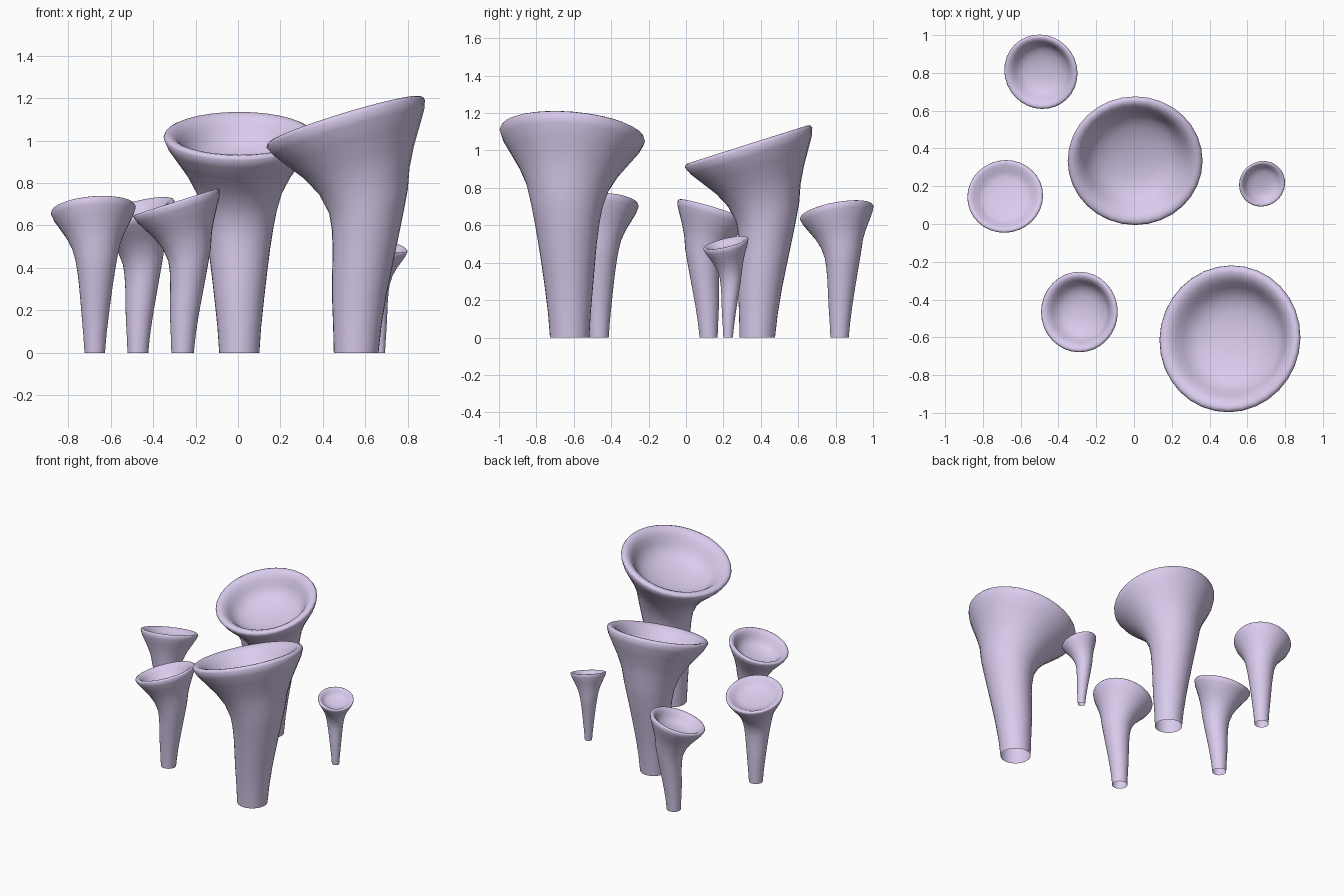
import bpy, bmesh, math
from mathutils import Vector, Matrix

if "Cube" in bpy.data.objects:
    bpy.data.objects.remove(bpy.data.objects["Cube"])

SEG = 32
TILT = math.radians(17.6)

# outer wall: (fraction of height, radius / rim radius, sideways bow / rim radius)
OUTER = [(0, .26, 0), (.12, .285, -.015), (.25, .325, -.04), (.37, .365, -.08),
         (.48, .405, -.12), (.58, .45, -.148), (.66, .495, -.155), (.75, .57, -.105),
         (.83, .69, -.04), (.90, .83, .03), (.96, .95, .09), (1, 1, .13)]
# rounded lip: (radius, height above rim plane), both / rim radius
LIP = [(.985, .035), (.95, .052), (.90, .045)]
# dished bowl, its depth scaled per funnel
BOWL = [(.84, .01), (.78, -.06), (.72, -.15), (.66, -.23), (.56, -.31), (.4, -.37), (.2, -.40)]

mat = bpy.data.materials.new("lilac")
mat.diffuse_color = (0.70, 0.60, 0.85, 1)
mat.use_nodes = True
mat.node_tree.nodes["Principled BSDF"].inputs["Base Color"].default_value = mat.diffuse_color


def funnel(name, rim, height, radius, base_ratio, low, depth=1.0):
    """Leaning funnel; rim is the rim centre in plan, low is the plan direction it tips towards."""
    bm = bmesh.new()
    low = Vector((low[0], low[1], 0)).normalized()
    axis = Vector((0, 0, 1)).cross(low)
    top = Vector((rim[0], rim[1], height))

    def ring(centre, r, angle):
        rot = Matrix.Rotation(angle, 3, axis)
        return [bm.verts.new(centre + rot @ Vector((r * math.cos(a), r * math.sin(a), 0)))
                for a in (2 * math.pi * i / SEG for i in range(SEG))]

    # stem (open underneath) and flared outside
    rings = []
    for s, r, bow in OUTER:
        u = min(max((s - .1) / .6, 0), 1)
        angle = TILT * u * u * (3 - 2 * u)
        r += (base_ratio - .26) * (1 - s) ** 2
        centre = top + low * radius * (bow - .13)
        centre.z = height * s
        rings.append(ring(centre, r * radius, angle))

    # lip and bowl
    normal = Matrix.Rotation(TILT, 3, axis) @ Vector((0, 0, 1))
    for r, h in LIP + [(r, h * depth) for r, h in BOWL]:
        rings.append(ring(top + normal * h * radius, r * radius, TILT))

    for a, b in zip(rings, rings[1:]):
        for i in range(SEG):
            j = (i + 1) % SEG
            bm.faces.new((a[i], a[j], b[j], b[i]))

    # bowl floor
    mid = bm.verts.new(top - normal * .41 * depth * radius)
    for i in range(SEG):
        bm.faces.new((rings[-1][i], rings[-1][(i + 1) % SEG], mid))

    mesh = bpy.data.meshes.new(name)
    bm.to_mesh(mesh)
    bm.free()
    mesh.materials.append(mat)
    obj = bpy.data.objects.new(name, mesh)
    bpy.context.collection.objects.link(obj)
    bpy.ops.object.select_all(action='DESELECT')
    obj.select_set(True)
    bpy.context.view_layer.objects.active = obj
    bpy.ops.object.shade_smooth_by_angle(angle=math.radians(50))


funnel("centre_funnel", (.006, .335), 1.015, .357, .265, (0, -1))
funnel("front_right_funnel", (.508, -.608), 1.08, .390, .27, (-.313, .09))
funnel("left_funnel", (-.682, .146), .672, .201, .24, (-.08, .3), .5)
funnel("back_left_funnel", (-.493, .806), .667, .2, .245, (-.25, -.18))
funnel("front_left_funnel", (-.289, -.466), .702, .213, .248, (-1, 0), 1.1)
funnel("small_right_funnel", (.678, .213), .5, .124, .205, (.2, -.23), .7)
